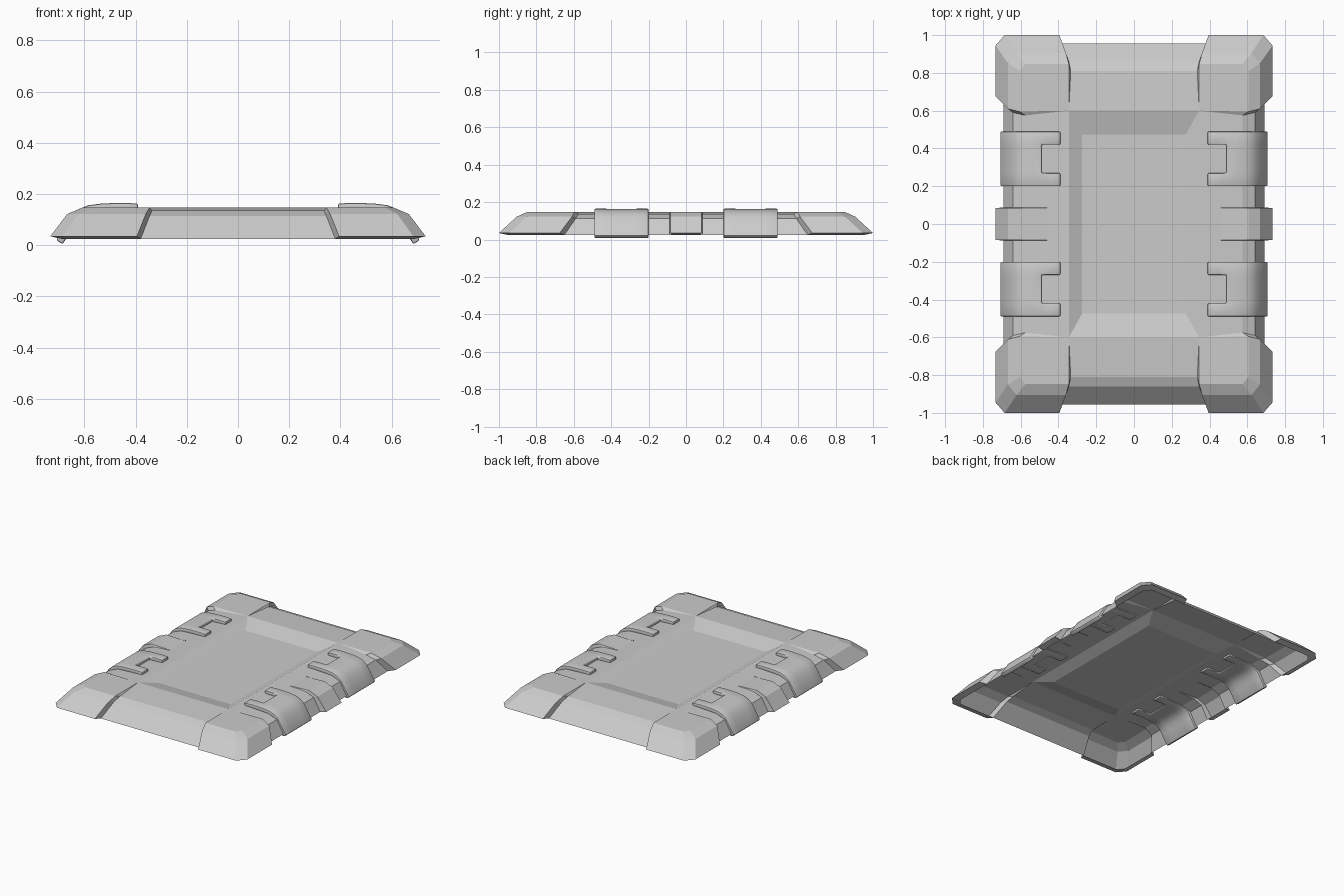
import bpy, bmesh, math

if "Cube" in bpy.data.objects:
    bpy.data.objects.remove(bpy.data.objects["Cube"])

TOP = 0.148


def lofts(*row_sets):
    """Each row set is a list of equal-length point rows bridged with quads."""
    faces = []
    for rows in row_sets:
        for a, b in zip(rows, rows[1:]):
            for i in range(len(a) - 1):
                faces.append([a[i], a[i + 1], b[i + 1], b[i]])
    return faces


def quarter_part(name, faces, mirror_axes=(True, True, False)):
    """Weld faces into one sheet facing up, then mirror it to all quarters."""
    bm = bmesh.new()
    for f in faces:
        pts = [p for i, p in enumerate(f) if p != f[i - 1]]
        bm.faces.new([bm.verts.new(p) for p in pts])
    bmesh.ops.remove_doubles(bm, verts=bm.verts, dist=0.0005)
    bmesh.ops.recalc_face_normals(bm, faces=bm.faces)
    if sum(f.normal.z * f.calc_area() for f in bm.faces) < 0:
        bmesh.ops.reverse_faces(bm, faces=bm.faces)
    me = bpy.data.meshes.new(name)
    bm.to_mesh(me)
    bm.free()
    ob = bpy.data.objects.new(name, me)
    bpy.context.collection.objects.link(ob)
    m = ob.modifiers.new("mirror", 'MIRROR')
    m.use_axis = mirror_axes
    m.merge_threshold = 0.0005
    return ob


# Shared border lines: shell edge (low) and corner guard edge (high)
P = (0.345, 0.6, TOP)
end_low = [P, (0.335, 0.81, 0.135), (0.345, 0.86, 0.115), (0.38, 0.955, 0.025)]
end_high = [P, (0.345, 0.848, TOP), (0.36, 0.905, 0.122), (0.395, 1.0, 0.035)]
side_low = [P, (0.46, 0.588, 0.1425), (0.575, 0.575, 0.137),
            (0.64, 0.59, 0.112), (0.69, 0.65, 0.025)]
side_high = [P, (0.605, 0.595, TOP), (0.667, 0.61, 0.122), (0.733, 0.675, 0.035)]

# Main shell: recessed centre panel, sloped ends and sloped sides
floor_z, tab_y = 0.115, 0.088
rim = [(0.345, 0, TOP), P, (0, 0.6, TOP)]
floor = [(0.275, 0, floor_z), (0.275, 0.475, floor_z), (0, 0.475, floor_z)]
side_mid = [(x, tab_y, z) for x, y, z in side_low]
quarter_part("main_shell", lofts(
    [rim, floor],
    [[(0, y, z) for x, y, z in end_low], end_low],
    [side_mid, side_low],
    [[(x, 0, z) for x, y, z in side_mid[:2]], side_mid[:2]],
) + [[(0, 0, floor_z)] + floor])

# Corner guards: flat top, two chamfer bands, inward lip and walls to the shell
chamfers = [((0.575, 0.848, TOP), (0.605, 0.81, TOP)),
            ((0.622, 0.905, 0.122), (0.667, 0.85, 0.122)),
            ((0.685, 1.0, 0.035), (0.733, 0.945, 0.035))]
rings = [[end_high[i + 1], *chamfers[i], side_high[i + 1]] for i in range(3)]
rings.append([end_low[3], (0.655, 0.955, 0.025), (0.69, 0.915, 0.025), side_low[4]])
side_wall_low = [side_low[0]] + side_low[2:]
quarter_part("corner_guards", lofts(
    rings, [end_low, end_high], [side_wall_low, side_high],
) + [[P] + rings[0]])

# Raised centre tabs on both sides
tab = [(0.46, 0.1425), (0.605, TOP), (0.667, 0.122), (0.733, 0.035), (0.69, 0.025)]
tab_mid = [(x, 0, z) for x, z in tab]
tab_edge = [(x, 0.084, z) for x, z in tab]
tab_base = [(x, y, z) for x, y, z in side_mid[1:]]
quarter_part("side_tabs", lofts([tab_mid, tab_edge], [tab_edge[:4], tab_base]))

# C-shaped wrap-over latches, thick with softened edges
prof = [(0.39, 0.163), (0.44, 0.165), (0.49, 0.1645), (0.54, 0.162), (0.585, 0.156),
        (0.62, 0.142), (0.648, 0.118), (0.67, 0.085), (0.71, 0.02)]
strip = lambda y, pts: [(x, y, z) for x, z in pts]
latch = quarter_part("latches", lofts(
    [strip(y, prof) for y in (0.2, 0.27)],
    [strip(y, prof[2:]) for y in (0.27, 0.42)],
    [strip(y, prof) for y in (0.42, 0.49)]))
s = latch.modifiers.new("thickness", 'SOLIDIFY')
s.thickness, s.offset = 0.03, -1
b = latch.modifiers.new("soft_edges", 'BEVEL')
b.width, b.segments, b.limit_method, b.angle_limit = 0.007, 2, 'ANGLE', math.radians(50)
bpy.context.view_layer.objects.active = latch
latch.select_set(True)
bpy.ops.object.convert(target='MESH')
bpy.ops.object.shade_smooth_by_angle(angle=math.radians(35))
